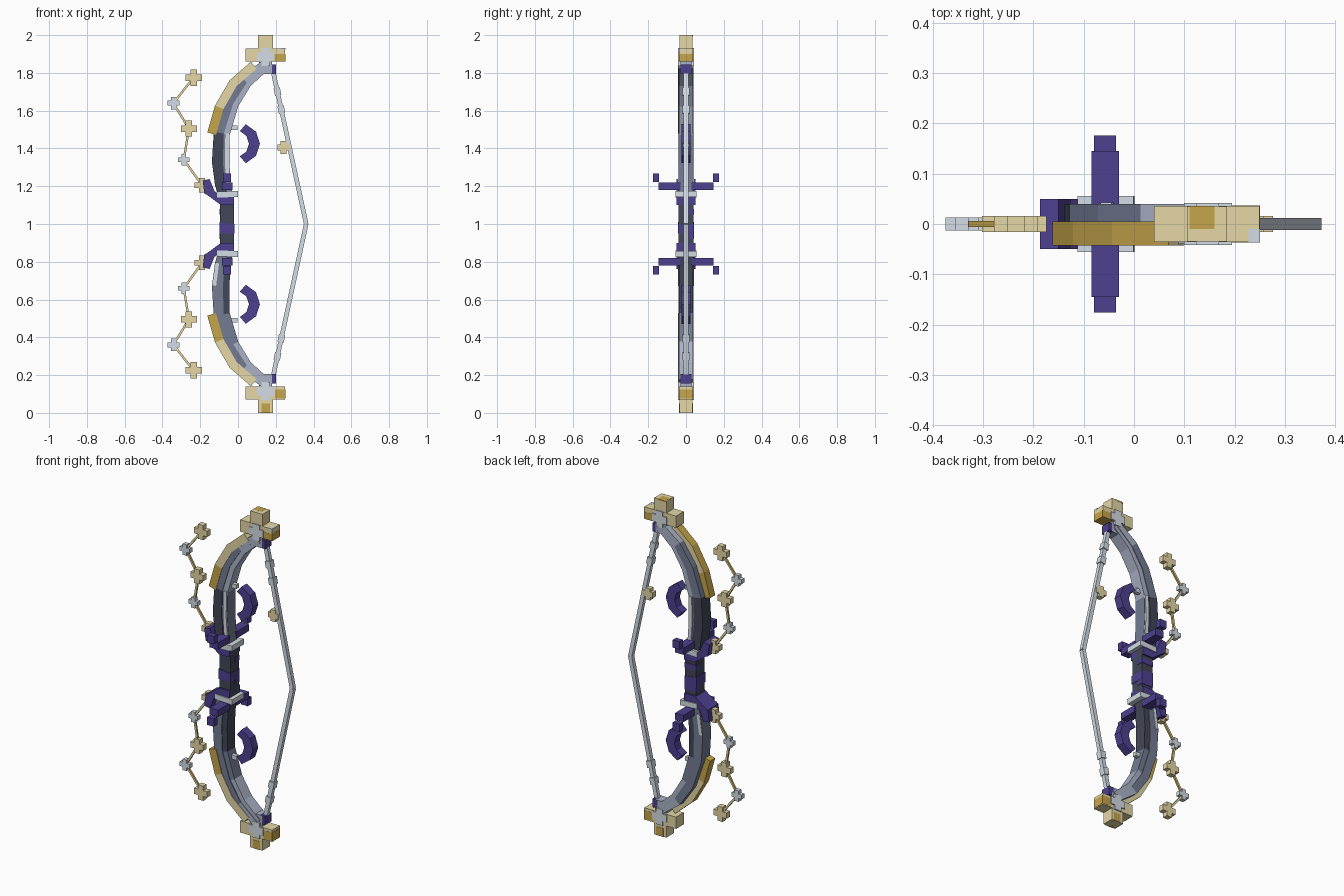
import bpy, bmesh, math
from mathutils import Vector

cube = bpy.data.objects.get("Cube")
if cube:
    bpy.data.objects.remove(cube, do_unlink=True)

COLOURS = {
    "pale_gold": (0.78, 0.68, 0.38), "dark_gold": (0.56, 0.38, 0.07),
    "silver": (0.66, 0.72, 0.78), "light_slate": (0.41, 0.45, 0.58),
    "slate": (0.17, 0.20, 0.29), "dark_slate": (0.055, 0.062, 0.095),
    "purple": (0.075, 0.052, 0.28),
}
MATS = {}
for key, rgb in COLOURS.items():
    m = bpy.data.materials.new(key)
    m.use_nodes = True
    m.diffuse_color = (*rgb, 1)
    m.node_tree.nodes["Principled BSDF"].inputs["Base Color"].default_value = (*rgb, 1)
    MATS[key] = m
NAMES = list(COLOURS)


def finish(name, bm, colour, lower=False):
    """Colour is a name, or a rule giving a name from face centre and normal."""
    bmesh.ops.recalc_face_normals(bm, faces=bm.faces[:])
    for f in bm.faces:
        f.normal_update()
        pick = colour(f.calc_center_median(), f.normal) if callable(colour) else colour
        f.material_index = NAMES.index(pick)
    if lower:
        for v in bm.verts:
            v.co.z = 2 - v.co.z
        bmesh.ops.reverse_faces(bm, faces=bm.faces[:])
    me = bpy.data.meshes.new(name)
    bm.to_mesh(me)
    bm.free()
    for m in MATS.values():
        me.materials.append(m)
    bpy.context.collection.objects.link(bpy.data.objects.new(name, me))


def box(name, x, y, z, colour, lower=False):
    bm = bmesh.new()
    bmesh.ops.create_cube(bm, size=1)
    for v in bm.verts:
        for i, (a, b) in enumerate((x, y, z)):
            v.co[i] = (a + b) / 2 + v.co[i] * (b - a)
    finish(name, bm, colour, lower)


def prism(name, outline, depth, colour, lower=False):
    """Extrude an outline in the xz plane by plus and minus depth in y."""
    bm = bmesh.new()
    face = bm.faces.new([bm.verts.new((x, -depth, z)) for x, z in outline])
    ext = bmesh.ops.extrude_face_region(bm, geom=[face])
    for v in ext["geom"]:
        if isinstance(v, bmesh.types.BMVert):
            v.co.y = depth
    finish(name, bm, colour, lower)


def ribbon(name, path, y0, y1, colour, lower=False):
    """Sweep a rectangle along (x, z, left offset, right offset) points."""
    bm = bmesh.new()
    rings = []
    for i, (x, z, a, b) in enumerate(path):
        p, q = path[max(i - 1, 0)], path[min(i + 1, len(path) - 1)]
        t = Vector((q[0] - p[0], q[1] - p[1])).normalized()
        n = Vector((t.y, -t.x))
        rings.append([bm.verts.new((x + n.x * s, y, z + n.y * s))
                      for s, y in ((a, y0), (b, y0), (b, y1), (a, y1))])
    for r, s in zip(rings, rings[1:]):
        for k in range(4):
            bm.faces.new((r[k], r[(k + 1) % 4], s[(k + 1) % 4], s[k]))
    bm.faces.new(rings[0])
    bm.faces.new(rings[-1])
    finish(name, bm, colour, lower)


def plus(name, x, z, size, arm, depth, colour, lower=False):
    s, a = size / 2, arm / 2
    pts = [(-a, -s), (a, -s), (a, -a), (s, -a), (s, a), (a, a),
           (a, s), (-a, s), (-a, a), (-s, a), (-s, -a), (-a, -a)]
    prism(name, [(x + u, z + w) for u, w in pts], depth, colour, lower)


# Limb centreline with half widths
LIMB = [(-0.06, 1.13, .036), (-0.08, 1.21, .042), (-0.092, 1.33, .046),
        (-0.086, 1.48, .043), (-0.035, 1.64, .04), (0.04, 1.755, .036),
        (0.15, 1.845, .028)]
GOLD = [(-0.145, 1.48), (-0.105, 1.62), (-0.03, 1.75), (0.08, 1.845)]
CHAIN = [(-0.235, 1.775, .087, "pale_gold"), (-0.342, 1.64, .065, "silver"),
         (-0.26, 1.505, .085, "pale_gold"), (-0.287, 1.34, .062, "silver"),
         (-0.19, 1.205, .078, "pale_gold")]


def gold_rule(c, n):
    return "dark_gold" if n.x < -0.5 or c.z < 1.6 else "pale_gold"


def link_rule(c, n):
    return "pale_gold" if abs(n.y) > 0.5 else "dark_gold"


for lower in (False, True):
    end = "lower_" if lower else "upper_"

    def outer_rule(c, n):
        if c.z > 1.75:
            return "light_slate"
        return "slate" if lower or c.z > 1.48 else "dark_slate"

    def inner_rule(c, n):
        if c.z > (1.6 if lower else 1.48):
            return "light_slate"
        return "dark_slate" if lower and c.z < 1.48 else "slate"

    # Curved limb in two bands, gold plating on its front outer edge
    ribbon(end + "limb_outer", [(x, z, -w, w * .25) for x, z, w in LIMB],
           -.04, .04, outer_rule, lower)
    ribbon(end + "limb_inner", [(x, z, w * .25, w) for x, z, w in LIMB],
           -.036, .036, inner_rule, lower)
    ribbon(end + "gold_plating", [(x, z, -.018, .03) for x, z in GOLD],
           -.043, .005, gold_rule, lower)

    # Silver inlay showing on the limb's flat sides
    if lower:
        ribbon(end + "inlay", [(x, z, -w + .002, -w + .022)
               for x, z, w in LIMB[1:3]], -.043, .043, "silver", lower)
    else:
        ribbon(end + "inlay", [(x, z, w - .024, w - .002)
               for x, z, w in LIMB[1:4]], -.043, .043, "silver", lower)

    # Cross shaped limb tip
    box(end + "tip_post", (.105, .185), (-.035, .035), (1.86, 2.0), "pale_gold", lower)
    box(end + "tip_bar", (.04, .25), (-.036, .036), (1.86, 1.93), "pale_gold", lower)
    plus(end + "tip_emblem", .147, 1.885, .095, .045, .042, "silver", lower)
    box(end + "tip_socket", (.11, .18), (-.03, .03), (1.795, 1.86), "light_slate", lower)
    box(end + "string_nock", (.165, .2), (-.03, .03), (1.795, 1.845), "purple", lower)

    # Collar, hooked guard and side arms around the grip
    ribbon(end + "collar", [(-.112, 1.155, -.016, .016), (0, 1.16, -.016, .016)],
           -.056, .056, "silver", lower)
    prism(end + "guard", [(-.187, 1.23), (-.15, 1.238), (-.125, 1.175), (-.09, 1.145),
                          (-.022, 1.145), (-.022, 1.1), (-.09, 1.1), (-.165, 1.155),
                          (-.178, 1.16)], .05, "purple", lower)
    for side, s in (("front", -1), ("back", 1)):
        box(end + side + "_arm", (-.085, -.03), sorted((s * .03, s * .145)),
            (1.18, 1.22), "purple", lower)
        box(end + side + "_arm_tip", (-.08, -.036), sorted((s * .143, s * .176)),
            (1.222, 1.268), "purple", lower)

    # Crescent and its peg
    angles = [math.radians(a) for a in (-73, -36, 0, 36, 73)]
    arc = [(.01 + .106 * math.cos(a), 1.425 + .108 * math.sin(a)) for a in angles]
    arc += [(-.01 + .068 * math.cos(a), 1.425 + .07 * math.sin(a))
            for a in reversed(angles)]
    prism(end + "crescent", arc, .025, "purple", lower)
    box(end + "crescent_peg", (-.05, -.003), (-.012, .012), (1.497, 1.522),
        "silver", lower)

    # Bowstring half with beads
    ribbon(end + "string", [(.361, 1.0, -.012, .012), (.185, 1.81, -.012, .012)],
           -.012, .012, "silver", lower)
    for i, z in enumerate((1.7, 1.605)):
        x = .361 - .176 * (z - 1) / .81
        ribbon(end + "string_bead_%d" % (i + 1),
               [(x + .004, z - .02, -.017, .017), (x - .004, z + .02, -.017, .017)],
               -.018, .018, "silver", lower)

    # Hanging chain of small crosses
    for i, (x, z, size, colour) in enumerate(CHAIN):
        plus(end + "charm_%d" % (i + 1), x, z, size, size * .4,
             .016 if colour == "pale_gold" else .013, colour, lower)
    for i, (p, q) in enumerate(zip(CHAIN, CHAIN[1:])):
        ribbon(end + "chain_link_%d" % (i + 1),
               [(p[0], p[1], -.006, .006), (q[0], q[1], -.006, .006)],
               -.006, .006, link_rule, lower)

    # Short wrap across the back of the grip
    box(end + "back_wrap", (-.097, -.02), (.005, .043), (1.05, 1.08), "purple", lower)

# Tarnished and worn patches on the gold tips
box("upper_bar_patch", (.135, .251), (-.037, .037), (1.859, 1.9), "dark_gold")
box("upper_post_patch", (.11, .16), (-.01, .036), (1.993, 2.0005), "dark_gold")
box("upper_bar_wear", (.228, .2505), (-.0365, -.01), (1.925, 1.931), "silver")
box("lower_bar_patch", (.195, .251), (-.037, .037), (.075, .125), "dark_gold")
box("lower_post_patch", (.125, .17), (-.037, .037), (0, .05), "dark_gold")

# Grip with purple wraps
box("grip", (-.095, -.022), (-.04, .04), (.85, 1.15), "dark_slate")
prism("grip_wrap", [(-.098, .95), (-.019, .95), (-.019, 1.0), (-.098, 1.01)],
      .043, "purple")

# Single charm on the string
plus("string_charm", .242, 1.405, .068, .032, .016, "pale_gold")
